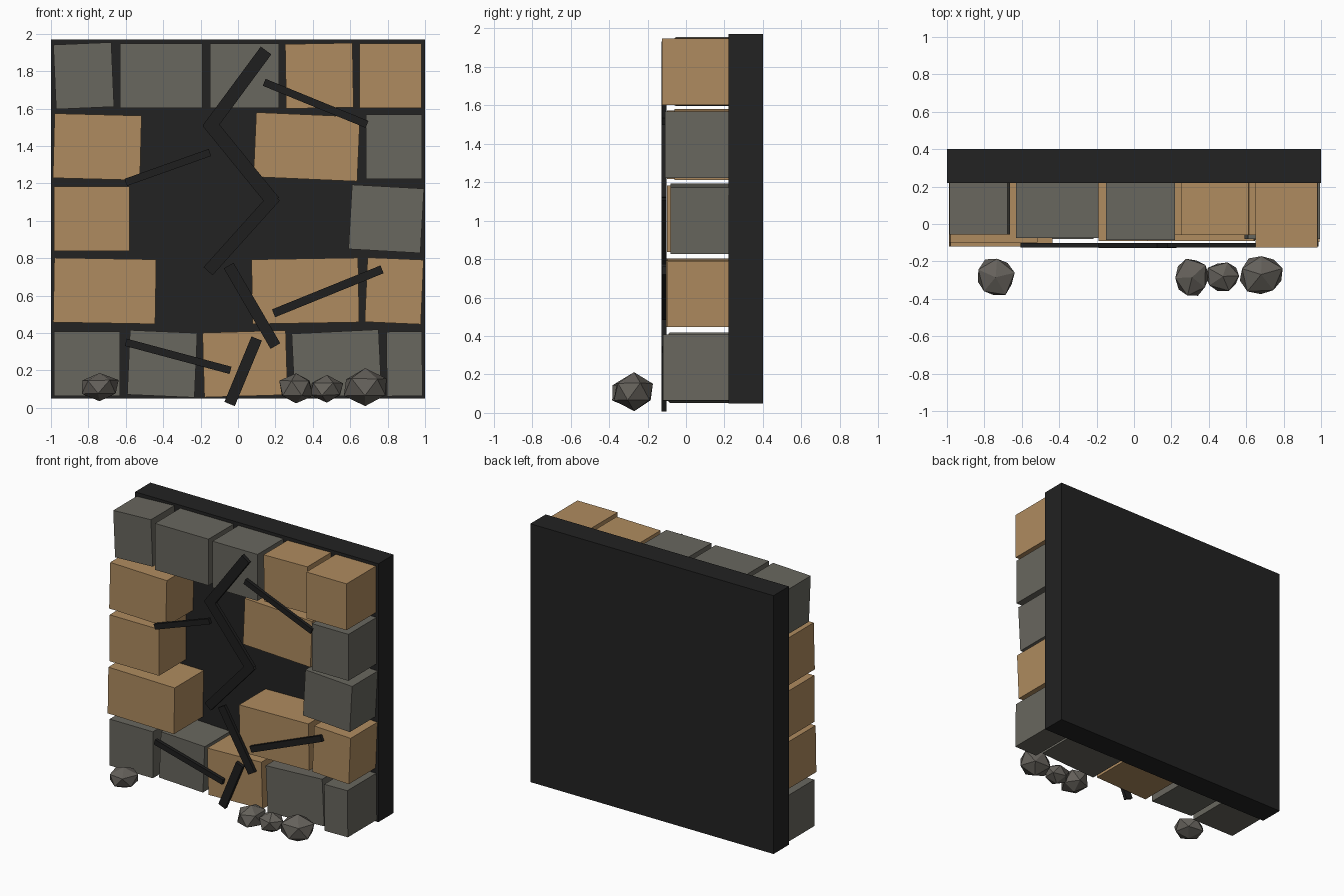
import bpy
import math
import random
from mathutils import Matrix, Vector

cube = bpy.data.objects.get("Cube")
if cube:
    bpy.data.objects.remove(cube, do_unlink=True)


def make_material(name, colour):
    mat = bpy.data.materials.new(name)
    mat.use_nodes = True
    mat.diffuse_color = (*colour, 1)
    mat.node_tree.nodes["Principled BSDF"].inputs["Base Color"].default_value = (*colour, 1)
    return mat


tan = make_material("tan stone", (0.43, 0.26, 0.115))
grey = make_material("grey stone", (0.14, 0.135, 0.113))
mortar = make_material("dark mortar", (0.016, 0.016, 0.016))
crack_black = make_material("crack black", (0.013, 0.013, 0.013))
rubble_grey = make_material("rubble grey", (0.13, 0.12, 0.105))


def add_box(name, centre, size, mat, tilt=0.0):
    """Box tilted about the depth axis; positive tilt raises the right end."""
    bpy.ops.mesh.primitive_cube_add(size=1)
    obj = bpy.context.object
    obj.name = name
    obj.data.transform(Matrix.Diagonal((*size, 1)))
    obj.location = centre
    obj.rotation_euler.y = -math.radians(tilt)
    obj.data.materials.append(mat)
    return obj


# Backing slab
SLAB_FRONT = 0.22
add_box("backing_slab", (0, 0.31, 1.01), (2, 0.18, 1.92), mortar)

# Stone courses: left edge, right edge, front face, tilt, colour
courses = {
    "top": (1.775, [
        (-0.98, -0.67, -0.055, 2.5, grey), (-0.63, -0.19, -0.075, 0, grey),
        (-0.15, 0.22, -0.085, 0, grey), (0.255, 0.615, -0.06, 1, tan),
        (0.65, 0.98, -0.125, 0, tan)]),
    "upper": (1.395, [
        (-0.985, -0.52, -0.1, -1.5, tan), (0.09, 0.645, -0.06, -2.5, tan),
        (0.685, 0.985, -0.11, 0, grey)]),
    "middle": (1.01, [
        (-0.985, -0.58, -0.1, 0, tan), (0.6, 0.985, -0.08, -3.2, grey)]),
    "lower": (0.625, [
        (-0.985, -0.44, -0.12, -1, tan), (0.075, 0.645, -0.09, 1, tan),
        (0.685, 0.985, -0.095, -2.5, tan)]),
    "bottom": (0.235, [
        (-0.985, -0.63, -0.1, 0, grey), (-0.585, -0.225, -0.08, -2.5, grey),
        (-0.185, 0.26, -0.09, 1.7, tan), (0.295, 0.76, -0.085, 2.8, grey),
        (0.795, 0.985, -0.12, 0.8, grey)]),
}
for course, (height, stones) in courses.items():
    for i, (left, right, front, tilt, mat) in enumerate(stones):
        add_box(f"{course}_stone_{i + 1}",
                ((left + right) / 2, (front + SLAB_FRONT) / 2, height),
                (right - left, SLAB_FRONT - front, 0.345), mat, tilt)


# Crack bars laid across the front
def add_crack(name, start, end, width, y=-0.115):
    a, b = Vector(start), Vector(end)
    mid, run = (a + b) / 2, b - a
    add_box(name, (mid.x, y, mid.y), (run.length, 0.025, width), crack_black,
            math.degrees(math.atan2(run.y, run.x)))


main_crack = [
    ((0.15, 1.91), (-0.16, 1.49), 0.07), ((-0.16, 1.53), (0.19, 1.1), 0.075),
    ((0.2, 1.13), (-0.16, 0.73), 0.065), ((-0.05, 0.76), (0.2, 0.33), 0.06),
    ((0.1, 0.37), (-0.045, 0.02), 0.06)]
branches = [
    ((0.14, 1.74), (0.69, 1.515), 0.04), ((-0.15, 1.365), (-0.6, 1.205), 0.04),
    ((0.77, 0.74), (0.19, 0.505), 0.045), ((-0.6, 0.35), (-0.04, 0.2), 0.04)]
for i, seg in enumerate(main_crack):
    add_crack(f"main_crack_{i + 1}", *seg)
for i, seg in enumerate(branches):
    add_crack(f"branch_crack_{i + 1}", *seg, y=-0.113)

# Fallen rubble at the foot of the wall
random.seed(4)
rubble = [
    ((-0.74, -0.285, 0.11), (0.11, 0.115, 0.08)),
    ((0.31, -0.285, 0.105), (0.095, 0.11, 0.085)),
    ((0.475, -0.28, 0.1), (0.1, 0.085, 0.07)),
    ((0.68, -0.27, 0.11), (0.13, 0.118, 0.1))]
for i, (centre, radii) in enumerate(rubble):
    bpy.ops.mesh.primitive_ico_sphere_add(subdivisions=1, radius=1)
    rock = bpy.context.object
    rock.name = f"rubble_{i + 1}"
    rock.data.transform(Matrix.Rotation(random.uniform(0, math.tau), 4, "Z"))
    for v in rock.data.vertices:
        v.co *= random.uniform(0.92, 1.1)
    rock.data.transform(Matrix.Diagonal((*radii, 1)))
    rock.location = centre
    rock.data.materials.append(rubble_grey)
